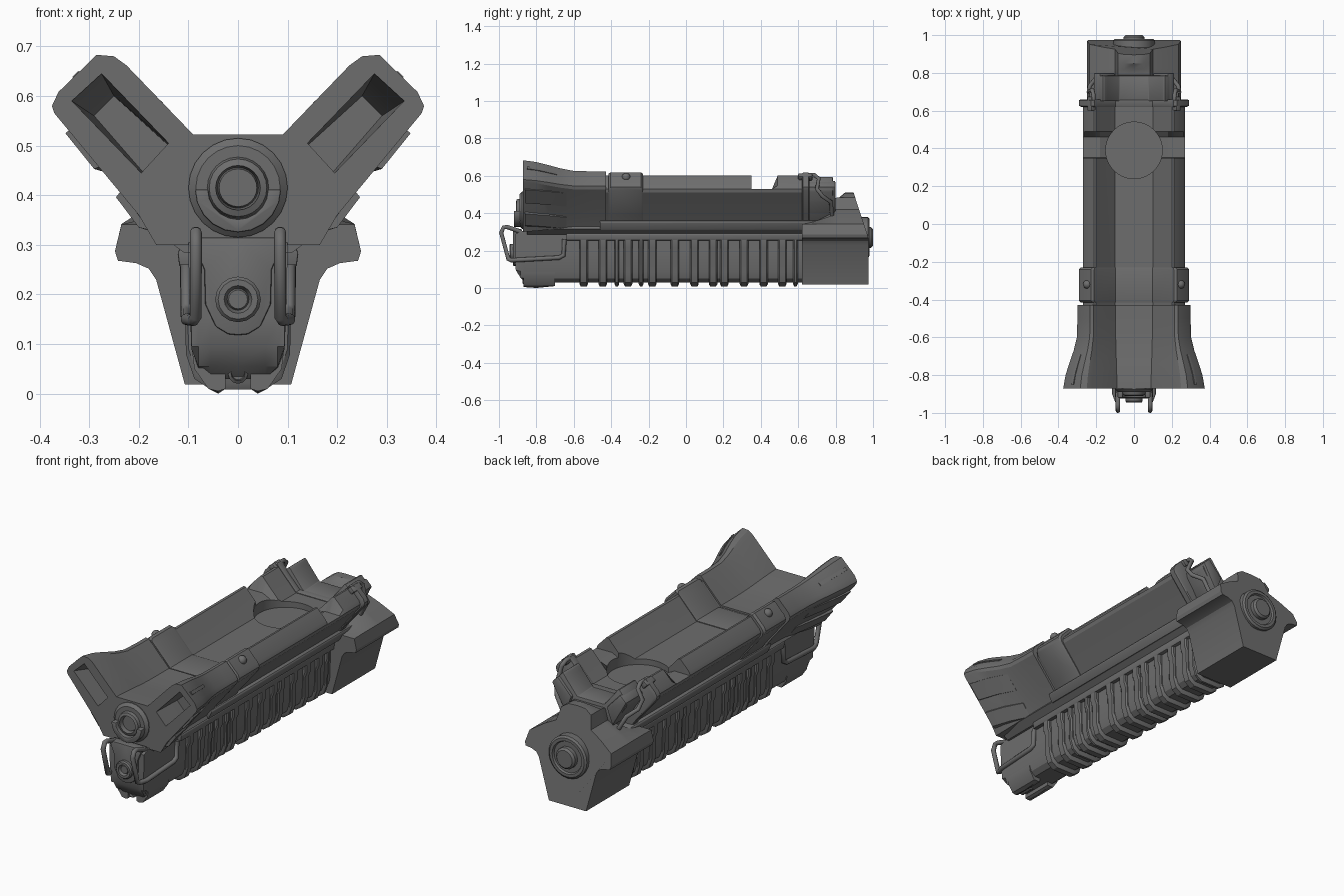
import bpy, bmesh, math

if "Cube" in bpy.data.objects:
    bpy.data.objects.remove(bpy.data.objects["Cube"])

# ---------- helpers ----------
DARK = bpy.data.materials.new("dark_grey")
DARK.diffuse_color = (.155, .155, .155, 1)
DARK.use_nodes = True
DARK.node_tree.nodes["Principled BSDF"].inputs["Base Color"].default_value = DARK.diffuse_color

def shade(ob, angle=30):
    bpy.ops.object.select_all(action='DESELECT')
    bpy.context.view_layer.objects.active = ob
    ob.select_set(True)
    bpy.ops.object.shade_smooth_by_angle(angle=math.radians(angle))

def finish(name, bm, bevel=0):
    bmesh.ops.recalc_face_normals(bm, faces=bm.faces)
    me = bpy.data.meshes.new(name)
    bm.to_mesh(me)
    bm.free()
    me.materials.append(DARK)
    ob = bpy.data.objects.new(name, me)
    bpy.context.collection.objects.link(ob)
    if bevel:
        bpy.context.view_layer.objects.active = ob
        m = ob.modifiers.new("bevel", 'BEVEL')
        m.width, m.segments, m.limit_method = bevel, 2, 'ANGLE'
        bpy.ops.object.modifier_apply(modifier=m.name)
    shade(ob)
    return ob

def skin(name, loops, bevel=0):
    """Skin closed 3D loops and cap both ends."""
    bm = bmesh.new()
    rows = [[bm.verts.new(p) for p in l] for l in loops]
    n = len(rows[0])
    for a, b in zip(rows, rows[1:]):
        for i in range(n):
            j = (i + 1) % n
            bm.faces.new((a[i], a[j], b[j], b[i]))
    bm.faces.new(rows[0])
    bm.faces.new(rows[-1])
    return finish(name, bm, bevel)

def loop(half, y):
    """Mirror a half outline (first and last point on x=0) into a loop at y."""
    pts = half + [(-x, z) for x, z in half[-2:0:-1]]
    return [(x, y(z) if callable(y) else y, z) for x, z in pts]

def lathe(name, prof, z, n=24):
    bm = bmesh.new()
    rows = [[bm.verts.new((r * math.cos(2 * math.pi * i / n), y,
                           z + r * math.sin(2 * math.pi * i / n))) for i in range(n)] for r, y in prof]
    for a, b in zip(rows, rows[1:]):
        for i in range(n):
            bm.faces.new((a[i], a[(i + 1) % n], b[(i + 1) % n], b[i]))
    bm.faces.new(rows[-1])
    bm.faces.new(rows[0])
    return finish(name, bm)

def tube(name, pts, r):
    cu = bpy.data.curves.new(name, 'CURVE')
    cu.dimensions, cu.bevel_depth, cu.bevel_resolution, cu.use_fill_caps = '3D', r, 3, True
    cu.materials.append(DARK)
    sp = cu.splines.new('POLY')
    sp.points.add(len(pts) - 1)
    for p, c in zip(sp.points, pts):
        p.co = (*c, 1)
    bpy.context.collection.objects.link(bpy.data.objects.new(name, cu))

def cut(ob, cutter):
    m = ob.modifiers.new("cut", 'BOOLEAN')
    m.object, m.operation, m.solver = cutter, 'DIFFERENCE', 'EXACT'
    bpy.context.view_layer.objects.active = ob
    bpy.ops.object.modifier_apply(modifier=m.name)
    bpy.data.objects.remove(cutter)
    shade(ob, 22)

# ---------- Y-shaped cross-sections ----------
FRONT = [(0, .522), (.09, .522), (.225, .662), (.25, .68), (.285, .683), (.362, .608),
         (.375, .58), (.37, .565), (.2, .36), (.165, .30), (0, .30)]
MID = [(0, .49), (.1, .49), (.18, .575), (.2, .598), (.212, .6), (.262, .548),
       (.27, .53), (.265, .51), (.175, .40), (.13, .34), (0, .34)]
def sec(t):
    return [(a + (c - a) * t, b + (d - b) * t) for (a, b), (c, d) in zip(MID, FRONT)]
LOW = [(x, min(z, .53 - .0002 * i)) for i, (x, z) in enumerate(MID)]

# trough body with the round seat cut in it
body = skin("trough_body", [loop(s, y) for s, y in (
    (MID, -.45), (MID, .35), (LOW, .351), (LOW, .46), (MID, .49), (MID, .63))])
bm = bmesh.new()
bmesh.ops.create_cone(bm, cap_ends=True, segments=40, radius1=.15, radius2=.15, depth=.4)
bmesh.ops.translate(bm, verts=bm.verts, vec=(0, .39, .66))
cut(body, finish("seat_cutter", bm))

# flared front with two deep pockets
flare = skin("front_flare", [loop(sec(t), y) for t, y in (
    (1, -.872), (.88, -.80), (.7, -.74), (.47, -.67), (.31, -.6), (.28, -.5), (.28, -.428))])
OPEN = [(.275, .645), (.335, .59), (.195, .445), (.14, .505)]
DEEP = [(.25, .6), (.29, .56), (.19, .445), (.14, .5)]
for s in (1, -1):
    cut(flare, skin("pocket_cutter", [[(s * x, y, z) for x, z in q] for q, y in ((OPEN, -.9), (OPEN, -.868), (DEEP, -.70))]))

# clamping bands around the trough
skin("middle_band", [loop(sec(t), y) for t, y in ((.12, -.415), (.21, -.405), (.21, -.24), (.12, -.23))])
skin("rear_flange", [loop(sec(t), y) for t, y in ((.1, .62), (.2, .626), (.2, .655), (.1, .66))])
skin("rear_arms", [loop([(x * .78, .36 + (z - .34) * .9) for x, z in MID], y) for y in (.65, .785)], .006)

# lower barrel, its nose, rails and ribs
BAR = [(0, .335), (.1, .335), (.098, .2), (.094, .09), (.08, .05), (.055, .03), (0, .03)]
def nose(lo, hi):
    return [(x, min(max(z, lo - .0005 * x), hi)) for x, z in BAR]
skin("lower_barrel", [loop(nose(lo, hi), y) for y, lo, hi in (
    (-.915, .15, .285), (-.91, .095, .29), (-.885, .055, .30), (-.86, 0, .31), (-.85, 0, .34), (.63, 0, .34))])
skin("lower_rail", [loop([(0, .295), (.115, .295), (.122, .285), (.118, .255), (0, .255)], y) for y in (-.64, .63)], .004)
skin("upper_rail", [loop([(0, .36), (.165, .36), (.17, .35), (.15, .31), (0, .31)], y) for y in (-.46, .78)], .004)
skin("neck_rail", [loop([(0, .33), (.14, .33), (.15, .315), (.11, .285), (0, .285)], y) for y in (-.85, .63)])
RIB = [(0, .262), (.117, .262), (.117, .215), (.107, .19), (.105, .08), (.088, .03), (.055, .008), (0, .008)]
for i, y in enumerate((-.547, -.445, -.37, -.31, -.24, -.18, -.06, .045, .145, .205, .31, .415, .515, .585)):
    w = .013 if i in (2, 4, 13) else .023
    small = [(x * .95, .014 + z * .95) for x, z in RIB]
    skin(f"rib_{i}", [loop(small, y - w), loop(RIB, y - w + .007), loop(RIB, y + w - .007), loop(small, y + w)])

# rear cap with slanted back, wings and central dome
CAP = [(0, .51), (.05, .507), (.085, .485), (.1, .42), (.16, .39), (.235, .342), (.248, .287), (.242, .268),
       (.205, .263), (.18, .252), (.165, .23), (.107, .018), (0, .018)]
def back(z):
    return .975 if z < .27 else .975 - .33 * (z - .27)
def clip(top):
    return [(x, min(z, top + .001 * (.1 - x))) for x, z in CAP]
skin("rear_cap", [loop(clip(.341), .62), loop(clip(.36), .70), loop(clip(.48), .79), loop(clip(.485), .82),
                  loop(CAP, .85), loop(CAP, back)])
lathe("rear_ring", [(.11, .93), (.11, .972), (.10, .98), (.085, .98), (.08, .97)], .27)
lathe("rear_knob", [(.055, .93), (.055, .99), (.045, 1.0)], .27, n=16)

# lenses on the front: a large bezel with a half collar, and a small one on a plate
lathe("large_lens", [(.1, -.85), (.1, -.876), (.085, -.89), (.062, -.89), (.058, -.905), (.045, -.91),
                     (.041, -.88), (.038, -.892)], .415)
COLLAR = [(math.pi * (1.0 + k / 10)) for k in range(11)]
skin("lens_collar", [[(r * math.cos(a), y, .412 + r * math.sin(a)) for r, order in ((.087, 1), (.06, -1))
                      for a in COLLAR[::order]] for y in (-.87, -.92)], .004)
PLATE = [(0, .315), (.095, .315), (.068, .25), (.066, .18), (.045, .135), (.02, .12), (0, .118)]
skin("lens_plate", [loop(PLATE, y) for y in (-.88, -.925)], .004)
lathe("small_lens", [(.046, -.90), (.046, -.938), (.04, -.945), (.028, -.945), (.022, -.93), (.019, -.936)], .19, n=16)
lathe("nose_bolt", [(.02, -.80), (.02, -.87), (.014, -.875), (.012, -.865)], .04, n=12)

# mirrored details
for s, side in ((1, "right"), (-1, "left")):
    # carrying loop beside the nose
    tube(f"front_handle_{side}", [(s * x, y, z) for x, y, z in (
        (.085, -.88, .30), (.085, -.955, .325), (.085, -.975, .325), (.085, -.988, .295), (.085, -.95, .155),
        (.09, -.935, .148), (.104, -.90, .15), (.104, -.68, .162), (.104, -.655, .175), (.104, -.65, .26))], .012)
    # runner under the nose
    skin(f"nose_runner_{side}", [[(s * x, y, z) for x, z in ((.025, .09), (.093, .09), (.088, .05), (.06, .01), (.04, lo), (.025, .01))]
         for y, lo in ((-.87, .005), (-.80, 0), (-.70, .01))])
    # plates on the outside of the flare
    for k, q in enumerate((((.335, .535), (.348, .525), (.29, .453), (.272, .46)),
                           ((.235, .41), (.246, .396), (.2, .335), (.18, .33)))):
        skin(f"flare_plate_{k}_{side}", [[(s * (x - d), y, z - d * .3) for x, z in q]
             for y, d in ((-.86, .0), (-.75, .025), (-.64, .062))])
    # raised strip on the flare tip
    skin(f"tip_strip_{side}", [[(s * (x - d), y, z - d * .8) for x, z in ((.324, .652), (.336, .64), (.325, .63), (.31, .64))]
         for y, d in ((-.85, .002), (-.78, .016), (-.69, .042))])
    # round rivet on the band
    bm = bmesh.new()
    bmesh.ops.create_uvsphere(bm, u_segments=14, v_segments=8, radius=.023)
    bmesh.ops.translate(bm, verts=bm.verts, vec=(s * .247, -.32, .592))
    finish(f"band_rivet_{side}", bm)
    # bracket and wire latch at the rear
    skin(f"rear_bracket_{side}", [[(s * x, y, z) for x, z in ((.1, .49), (.18, .575), (.215, .54), (.135, .40))]
         for y in (.64, .80)], .008)
    tube(f"latch_wire_{side}", [(s * x, y, z) for x, y, z in (
        (.215, .62, .585), (.215, .645, .605), (.215, .685, .605), (.22, .71, .585), (.24, .70, .53),
        (.235, .73, .49), (.2, .775, .46), (.16, .78, .39))], .011)
    # hinge lug standing off the flange
    skin(f"flange_lug_{side}", [[(s * x, y, z) for x, z in ((.20, .595), (.225, .615), (.25, .595), (.225, .57))]
         for y in (.60, .675)], .006)
